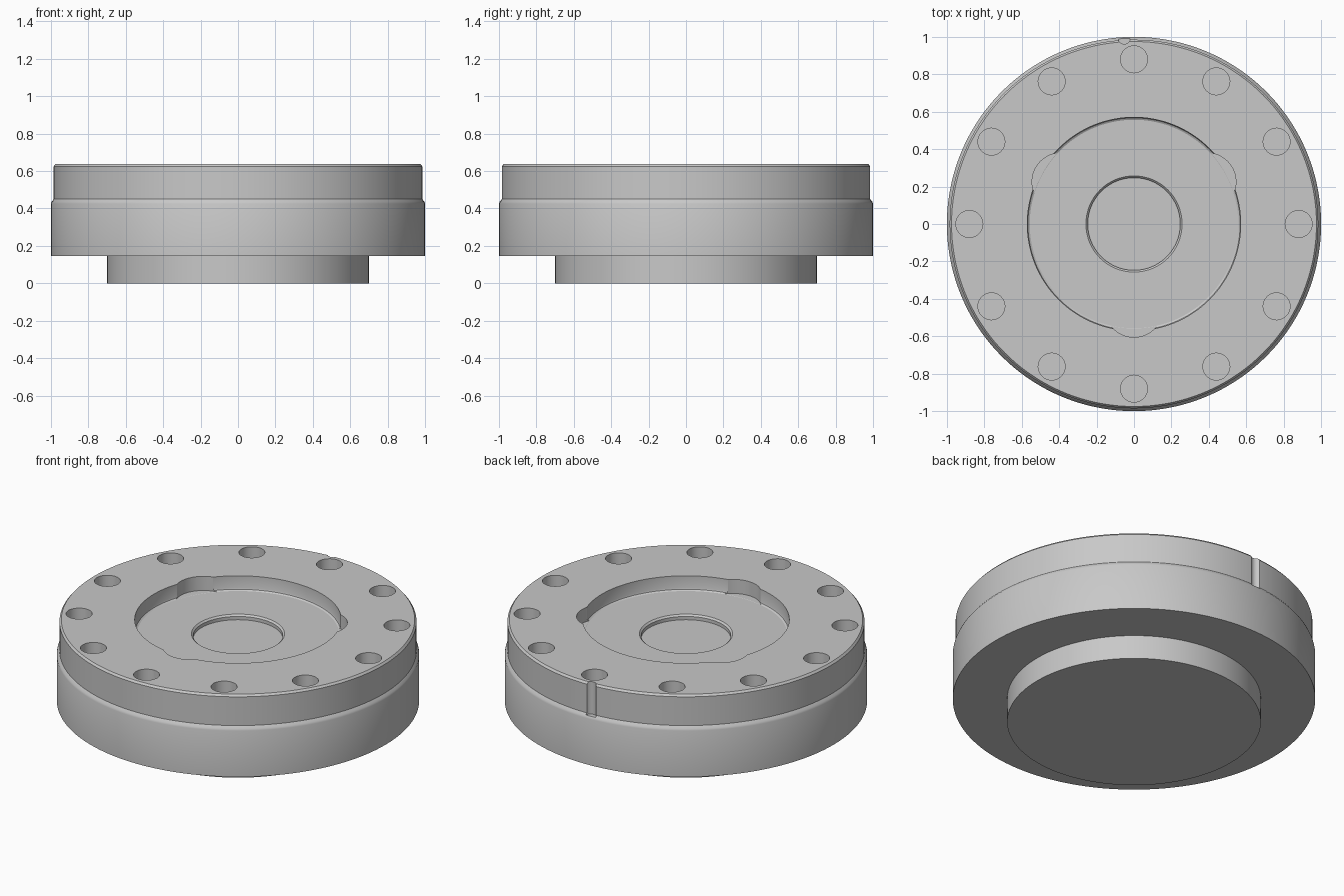
import bpy
import bmesh
from math import cos, sin, radians, pi
from mathutils import Matrix, Vector

old = bpy.data.objects.get("Cube")
if old:
    bpy.data.objects.remove(old, do_unlink=True)

GREY = (0.58, 0.58, 0.58, 1)
metal = bpy.data.materials.new("plain grey")
metal.use_nodes = True
metal.diffuse_color = GREY
metal.node_tree.nodes["Principled BSDF"].inputs["Base Color"].default_value = GREY


def make_object(name, bm):
    mesh = bpy.data.meshes.new(name)
    bm.to_mesh(mesh)
    bm.free()
    mesh.materials.append(metal)
    obj = bpy.data.objects.new(name, mesh)
    bpy.context.collection.objects.link(obj)
    return obj


def lathe(name, profile, steps=144):
    bm = bmesh.new()
    verts = [bm.verts.new((r, 0, z)) for r, z in profile]
    edges = [bm.edges.new(pair) for pair in zip(verts, verts[1:])]
    bmesh.ops.spin(bm, geom=verts + edges, cent=(0, 0, 0), axis=(0, 0, 1),
                   angle=2 * pi, steps=steps, use_merge=True)
    bmesh.ops.remove_doubles(bm, verts=bm.verts, dist=0.0001)
    bmesh.ops.recalc_face_normals(bm, faces=bm.faces)
    return make_object(name, bm)


def add_cylinder(bm, distance, angle, radius, bottom, top, sides=40):
    a = radians(angle)
    centre = Vector((distance * cos(a), distance * sin(a), (bottom + top) / 2))
    bmesh.ops.create_cone(bm, cap_ends=True, segments=sides, radius1=radius,
                          radius2=radius, depth=top - bottom,
                          matrix=Matrix.Translation(centre))


# Turned body: base spigot, stepped rim, recess and shallow centre pocket
TOP, FLOOR, POCKET = 0.637, 0.55, 0.52
body = lathe("flange_body", [
    (0, 0), (0.7, 0), (0.7, 0.145),
    (1, 0.145), (1, 0.425), (0.996, 0.436), (0.985, 0.45),
    (0.985, 0.625), (0.975, TOP),
    (0.57, TOP), (0.57, 0.565), (0.567, 0.556), (0.557, FLOOR),
    (0.257, FLOOR), (0.247, FLOOR - 0.01), (0.247, POCKET), (0, POCKET)])

# Cutters: bolt holes, three recess notches and the alignment groove at the back
bm = bmesh.new()
for i in range(12):
    add_cylinder(bm, 0.88, 30 * i, 0.072, TOP - 0.2, TOP + 0.1)
for angle in (30, 150, 270):
    add_cylinder(bm, 0.45, angle, 0.155, FLOOR + 0.001, TOP + 0.1, 64)
add_cylinder(bm, 0.995, 93, 0.032, 0.44, TOP + 0.1)
cutter = make_object("hole_cutters", bm)
cutter.hide_render = True

cut = body.modifiers.new("holes", "BOOLEAN")
cut.operation = "DIFFERENCE"
cut.solver = "EXACT"
cut.object = cutter

# Bake the cuts, then smooth the curved walls
bpy.ops.object.select_all(action="DESELECT")
body.select_set(True)
bpy.context.view_layer.objects.active = body
bpy.ops.object.modifier_apply(modifier=cut.name)
bpy.data.objects.remove(cutter, do_unlink=True)
bpy.ops.object.shade_smooth_by_angle(angle=radians(30))
